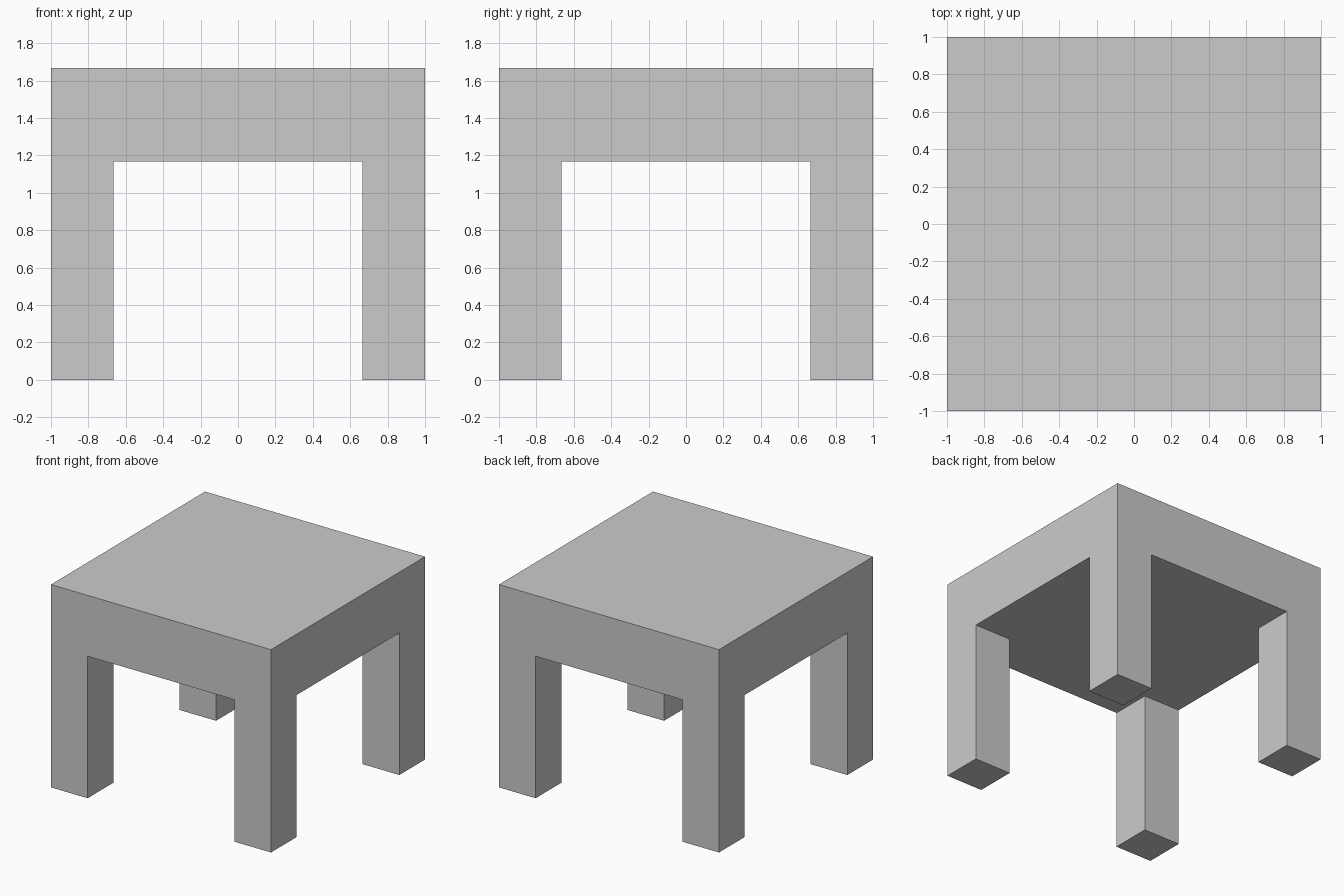
import bpy
import bmesh
from mathutils import Matrix

if "Cube" in bpy.data.objects:
    bpy.data.objects.remove(bpy.data.objects["Cube"])

HALF = 1.0          # half width of the table
INNER = 2 / 3       # inner edge of the legs
LEG_H = 7 / 6       # underside of the top
TOP_H = 0.5         # thickness of the top

bm = bmesh.new()

# Thick square table top
bmesh.ops.create_cube(bm, size=1, matrix=Matrix.Translation((0, 0, LEG_H + TOP_H / 2))
                      @ Matrix.Diagonal((2 * HALF, 2 * HALF, TOP_H, 1)))

# Cuts that mark out the leg squares
for axis in ((1, 0, 0), (0, 1, 0)):
    for side in (-INNER, INNER):
        bmesh.ops.bisect_plane(bm, geom=bm.verts[:] + bm.edges[:] + bm.faces[:],
                               plane_co=[a * side for a in axis], plane_no=axis)

# Four legs pulled down from the underside corners
bm.normal_update()
corners = []
for f in bm.faces:
    c = f.calc_center_median()
    if f.normal.z < -0.9 and abs(c.x) > INNER and abs(c.y) > INNER:
        corners.append(f)
legs = bmesh.ops.extrude_discrete_faces(bm, faces=corners)["faces"]
for f in legs:
    bmesh.ops.translate(bm, verts=f.verts[:], vec=(0, 0, -LEG_H))

# Merge the flat faces back into clean panels
bmesh.ops.dissolve_limit(bm, angle_limit=0.01, verts=bm.verts[:], edges=bm.edges[:])
bmesh.ops.recalc_face_normals(bm, faces=bm.faces[:])

mesh = bpy.data.meshes.new("table")
bm.to_mesh(mesh)
bm.free()
bpy.context.collection.objects.link(bpy.data.objects.new("table", mesh))
